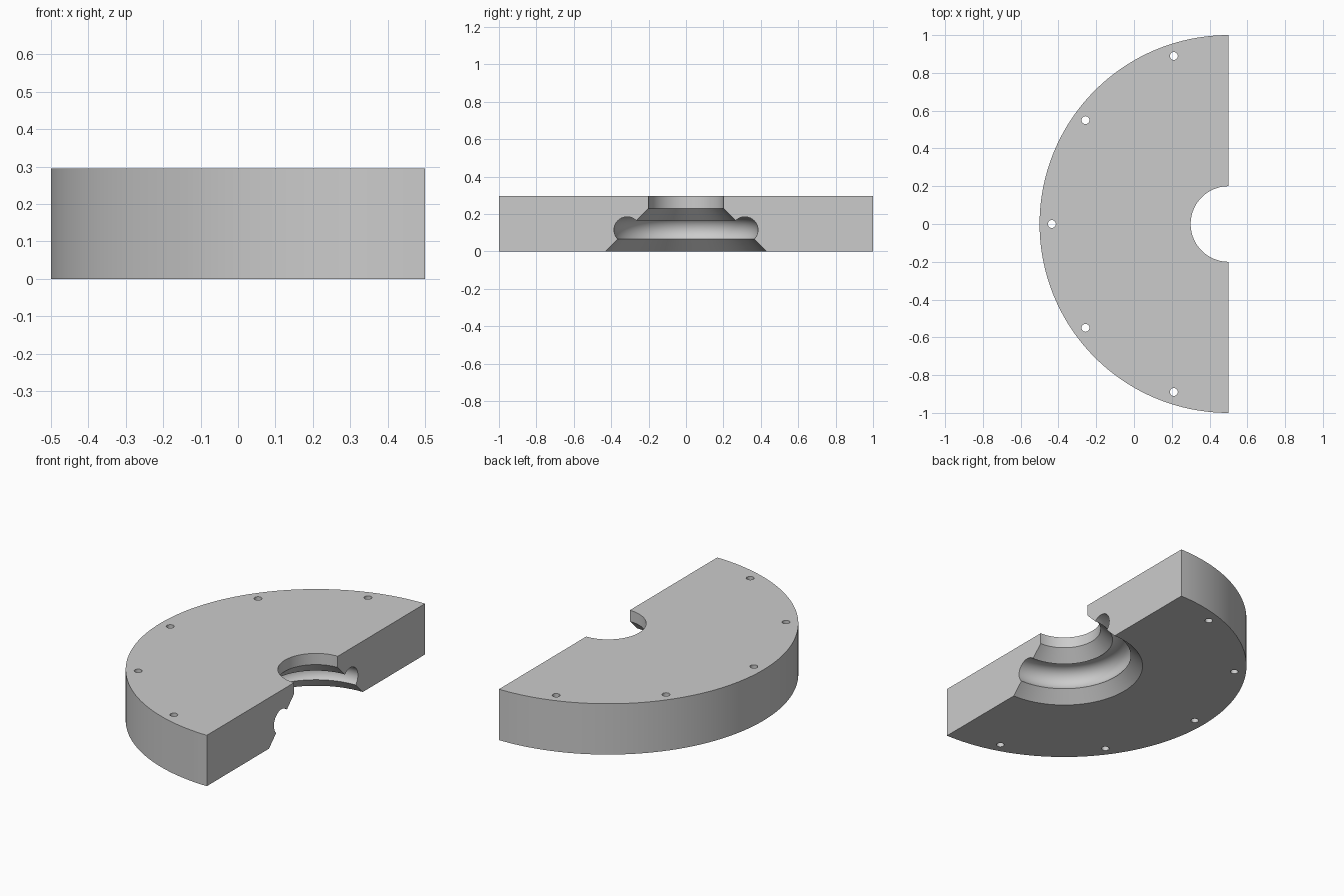
import bpy
import bmesh
import math
from mathutils import Matrix, Vector

default = bpy.data.objects.get("Cube")
if default:
    bpy.data.objects.remove(default, do_unlink=True)

AXIS = Vector((0.5, 0, 0))   # centre of the half ring
HEIGHT = 0.295
OUTER, BORE, MOUTH = 1.0, 0.2, 0.43
GROOVE_R, GROOVE_Z, GROOVE_SIZE = 0.315, 0.115, 0.07
BOLT_CIRCLE, BOLT_R = 0.935, 0.021

grey = bpy.data.materials.new("plain grey")
grey.use_nodes = True
colour = (0.6, 0.6, 0.6, 1)
grey.diffuse_color = colour
grey.node_tree.nodes["Principled BSDF"].inputs["Base Color"].default_value = colour


def make_object(name, bm):
    bmesh.ops.recalc_face_normals(bm, faces=bm.faces)
    mesh = bpy.data.meshes.new(name)
    bm.to_mesh(mesh)
    bm.free()
    obj = bpy.data.objects.new(name, mesh)
    bpy.context.collection.objects.link(obj)
    mesh.materials.append(grey)
    return obj


# Cross-section (radius, height): bore, 45 degree cone with a round groove in it
profile = [(OUTER, 0), (OUTER, HEIGHT), (BORE, HEIGHT), (BORE, MOUTH - BORE)]
STEPS = 20
for i in range(STEPS + 1):
    a = math.radians(135) - math.pi * i / STEPS
    profile.append((GROOVE_R + GROOVE_SIZE * math.cos(a),
                    GROOVE_Z + GROOVE_SIZE * math.sin(a)))
profile.append((MOUTH, 0))

# Half-ring body: the section swept through half a turn, capped at both ends
bm = bmesh.new()
start = [bm.verts.new((AXIS.x, r, z)) for r, z in profile]
edges = [bm.edges.new((v, start[(i + 1) % len(start)])) for i, v in enumerate(start)]
bmesh.ops.spin(bm, geom=start + edges, cent=AXIS, axis=(0, 0, 1),
               angle=math.pi, steps=90, use_duplicate=False)
bmesh.ops.holes_fill(bm, edges=[e for e in bm.edges if e.is_boundary], sides=0)
body = make_object("half_ring_body", bm)

# Bolt holes: five through holes near the rim
bm = bmesh.new()
for k in range(-2, 3):
    a = math.pi + math.radians(36 * k)
    place = AXIS + Vector((math.cos(a) * BOLT_CIRCLE, math.sin(a) * BOLT_CIRCLE, HEIGHT / 2))
    bmesh.ops.create_cone(bm, cap_ends=True, segments=24, radius1=BOLT_R, radius2=BOLT_R,
                          depth=HEIGHT * 2, matrix=Matrix.Translation(place))
cutter = make_object("bolt_hole_cutter", bm)
cutter.hide_render = True

bpy.ops.object.select_all(action='DESELECT')
body.select_set(True)
bpy.context.view_layer.objects.active = body
cut = body.modifiers.new("bolt holes", 'BOOLEAN')
cut.operation = 'DIFFERENCE'
cut.solver = 'EXACT'
cut.object = cutter
bpy.ops.object.modifier_apply(modifier=cut.name)
bpy.data.objects.remove(cutter, do_unlink=True)
bpy.ops.object.shade_smooth_by_angle(angle=math.radians(30))
